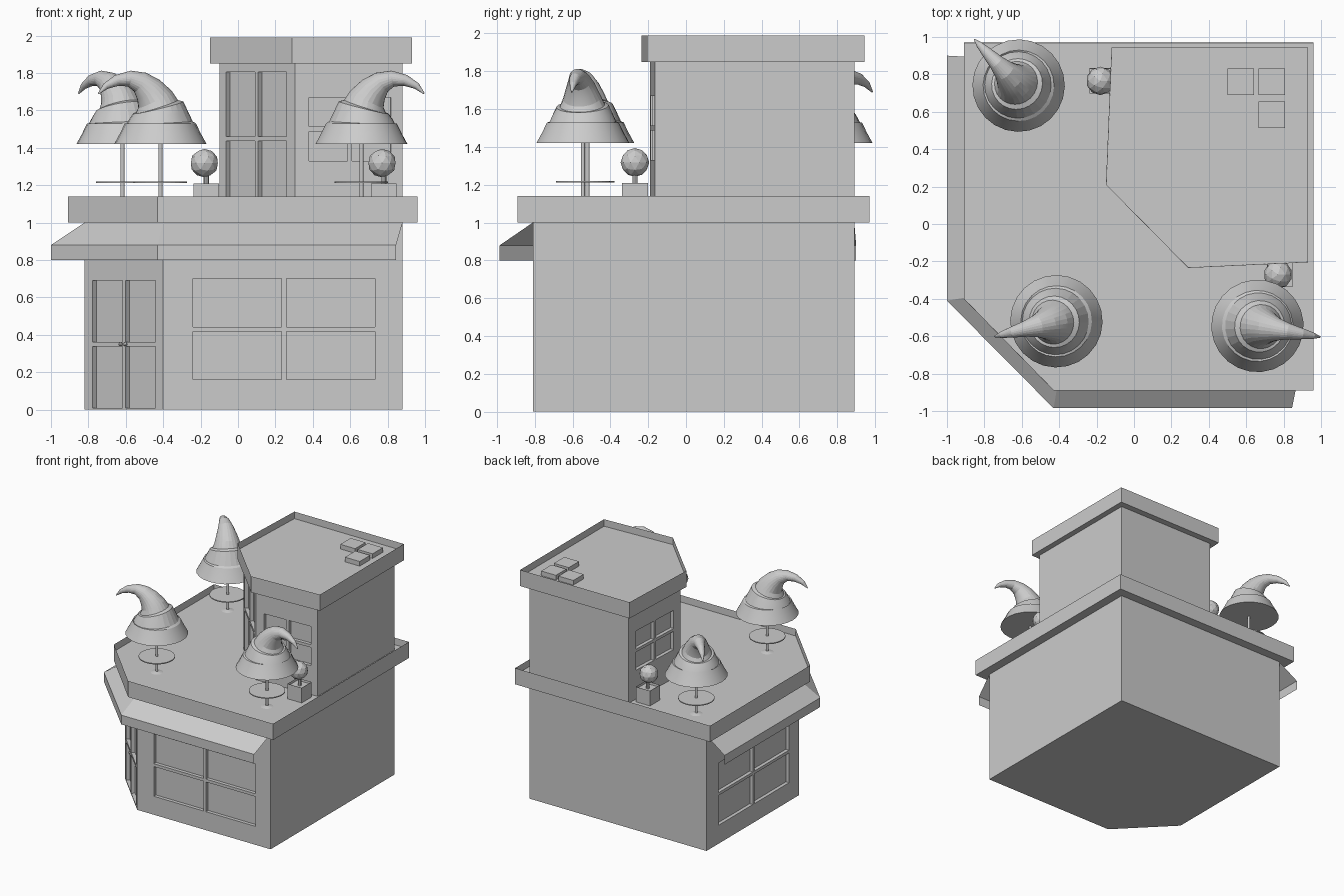
import bpy, bmesh
from math import sin, cos, pi, radians, atan2
from mathutils import Vector, Matrix

cube = bpy.data.objects.get("Cube")
if cube:
    bpy.data.objects.remove(cube, do_unlink=True)

grey = bpy.data.materials.new("plain grey")
grey.use_nodes = True
grey.diffuse_color = (0.6, 0.6, 0.6, 1)
grey.node_tree.nodes["Principled BSDF"].inputs["Base Color"].default_value = (0.6, 0.6, 0.6, 1)


def finish(name, bm):
    mesh = bpy.data.meshes.new(name)
    bm.to_mesh(mesh)
    bm.free()
    mesh.materials.append(grey)
    obj = bpy.data.objects.new(name, mesh)
    bpy.context.collection.objects.link(obj)
    return obj


def loft(bm, rings, closed=True):
    """Skin rings of points; closed rings are capped at both ends."""
    rows = [[bm.verts.new(p) for p in ring] for ring in rings]
    n = len(rows[0])
    for low, high in zip(rows, rows[1:]):
        for i in range(n if closed else n - 1):
            j = (i + 1) % n
            bm.faces.new((low[i], low[j], high[j], high[i]))
    if closed:
        bm.faces.new(rows[0][::-1])
        return bm.faces.new(rows[-1])


def prism(bm, outline, z0, z1):
    return loft(bm, [[(x, y, z) for x, y in outline] for z in (z0, z1)])


def box(bm, center, size, angle=0):
    m = Matrix.Translation(center) @ Matrix.Rotation(angle, 4, 'Z') @ Matrix.Diagonal((*size, 1))
    bmesh.ops.create_cube(bm, size=1, matrix=m)


def rod(bm, x, y, z0, z1, r0, r1, sides=16):
    bmesh.ops.create_cone(bm, cap_ends=True, segments=sides, radius1=r0, radius2=r1, depth=z1 - z0,
                          matrix=Matrix.Translation((x, y, (z0 + z1) / 2)))


def ball(bm, center, r, subdivisions=2):
    bmesh.ops.create_icosphere(bm, subdivisions=subdivisions, radius=r,
                               matrix=Matrix.Translation(center))


def panes(bm, a, b, z0, z1, bar=0.025, depth=0.03):
    """Four cutter boxes between wall points a and b, leaving a cross of bars."""
    a, b = Vector((*a, 0)), Vector((*b, 0))
    along = (b - a).normalized()
    width, height = ((b - a).length - bar) / 2, (z1 - z0 - bar) / 2
    for side in (-1, 1):
        for level in (-1, 1):
            c = (a + b) / 2 + along * side * (width + bar) / 2
            c.z = (z0 + z1) / 2 + level * (height + bar) / 2
            box(bm, c, (width, depth * 2, height), atan2(along.y, along.x))


def between(a, b, t0, t1):
    a, b = Vector(a), Vector(b)
    return a.lerp(b, t0), a.lerp(b, t1)


def walled_block(name, outline, z0, z1, openings):
    """Solid storey with recessed panes cut into its walls."""
    bm = bmesh.new()
    prism(bm, outline, z0, z1)
    obj = finish(name, bm)
    bm = bmesh.new()
    for wall, t0, t1, low, high in openings:
        a, b = between(outline[wall], outline[(wall + 1) % len(outline)], t0, t1)
        panes(bm, a, b, low, high)
    cutter = finish(name + "_cutter", bm)
    cutter.hide_render = True
    mod = obj.modifiers.new("panes", 'BOOLEAN')
    mod.operation, mod.solver, mod.object = 'DIFFERENCE', 'EXACT', cutter
    bpy.context.view_layer.objects.active = obj
    bpy.ops.object.modifier_apply(modifier=mod.name)
    bpy.data.objects.remove(cutter, do_unlink=True)


def parapet(name, outline, z0, z1, rim, drop):
    """Roof slab with a raised rim."""
    bm = bmesh.new()
    top = prism(bm, outline, z0, z1)
    for thickness in (rim, 0.001):
        bmesh.ops.inset_individual(bm, faces=[top], thickness=thickness, use_even_offset=True)
    bmesh.ops.translate(bm, verts=top.verts, vec=(0, 0, -drop))
    finish(name, bm)


# Storeys: outlines run counter-clockwise, with a cut front corner
FLOOR = 1.08
shop = [(-0.82, 0.89), (-0.82, -0.38), (-0.40, -0.81), (0.88, -0.81), (0.88, 0.89)]
tower = [(-0.07, 0.89), (-0.10, 0.22), (0.305, -0.19), (0.88, -0.165), (0.88, 0.89)]
walled_block("shop_walls", shop, 0, 1, [
    (0, 0.13, 0.89, 0.16, 0.70), (1, 0.1, 0.9, 0.01, 0.69), (2, 0.125, 0.885, 0.16, 0.70)])
walled_block("tower_walls", tower, FLOOR - 0.02, 1.85, [
    (0, 0.15, 0.87, 1.33, 1.67), (1, 0.09, 0.89, FLOOR + 0.01, 1.805), (2, 0.13, 0.89, 1.33, 1.67)])

# Roof slabs
parapet("terrace_roof", [(-0.91, 0.97), (-0.91, -0.40), (-0.43, -0.89), (0.96, -0.89), (0.96, 0.97)],
        1.0, 1.14, 0.088, 0.06)
parapet("tower_roof", [(-0.12, 0.945), (-0.15, 0.21), (0.29, -0.235), (0.93, -0.205), (0.93, 0.945)],
        1.85, 1.99, 0.085, 0.06)

# Roof vents
bm = bmesh.new()
for x, y in ((0.57, 0.76), (0.737, 0.76), (0.737, 0.585)):
    box(bm, (x, y, 1.945), (0.142, 0.142, 0.05))
finish("roof_vents", bm)

# Awning wrapping the two street sides and the corner
eave = [(-1.0, 0.90), (-1.0, -0.41), (-0.43, -0.985), (0.845, -0.985)]
bm = bmesh.new()
loft(bm, [[(x, y, 0.80) for x, y in eave], [(x, y, 0.88) for x, y in eave],
          [(x, y, 1.0) for x, y in shop[:4]]], closed=False)
finish("awning", bm)

# Door knobs
bm = bmesh.new()
for t in (0.47, 0.53):
    x, y = between(shop[1], shop[2], t, t)[0]
    ball(bm, (x - 0.005, y - 0.005, 0.35), 0.011)
finish("door_knobs", bm)

# Bent pointed parasol canopy: offset, height, radius, lean in degrees
CANOPY = [(0, 1.42, 0.247, 0), (0, 1.475, 0.217, 0), (0, 1.53, 0.19, 0), (0.005, 1.532, 0.178, 3),
          (0.01, 1.575, 0.158, 8), (0.012, 1.615, 0.138, 14), (0.02, 1.62, 0.118, 18),
          (0.03, 1.66, 0.1, 28), (0.065, 1.71, 0.08, 42), (0.11, 1.75, 0.06, 58),
          (0.17, 1.77, 0.043, 80), (0.24, 1.76, 0.03, 108), (0.30, 1.73, 0.018, 128),
          (0.34, 1.69, 0.004, 140)]
SIDES = 24


def parasol(place, x, y, heading):
    turn = Matrix.Translation((x, y, 0)) @ Matrix.Rotation(heading, 4, 'Z')
    rings = []
    for d, z, r, lean in CANOPY:
        a = radians(lean)
        angles = [2 * pi * i / SIDES for i in range(SIDES)]
        rings.append([turn @ Vector((d + r * cos(t) * cos(a), r * sin(t), z - r * cos(t) * sin(a)))
                      for t in angles])
    bm = bmesh.new()
    loft(bm, rings)
    canopy = finish(place + "_parasol_canopy", bm)
    bpy.ops.object.select_all(action='DESELECT')
    canopy.select_set(True)
    bpy.context.view_layer.objects.active = canopy
    bpy.ops.object.shade_smooth_by_angle(angle=radians(14))
    bm = bmesh.new()
    rod(bm, x, y, FLOOR, 1.45, 0.011, 0.011, 12)
    rod(bm, x, y, FLOOR, FLOOR + 0.01, 0.05, 0.012)
    rod(bm, x, y, 1.212, 1.22, 0.143, 0.143, 32)
    finish(place + "_parasol_table", bm)


parasol("front_right", -0.415, -0.52, atan2(-0.08, -0.325))
parasol("back_right", -0.617, 0.74, atan2(0.24, -0.23))
parasol("front_left", 0.66, -0.545, atan2(-0.06, 0.34))


# Potted round shrubs beside the tower
def shrub(place, x, y):
    parapet(place + "_pot", [(x + i * 0.068, y + j * 0.068) for i, j in ((-1, 1), (-1, -1), (1, -1), (1, 1))],
            FLOOR, 1.21, 0.015, 0.02)
    bm = bmesh.new()
    rod(bm, x, y, 1.18, 1.26, 0.014, 0.014, 8)
    ball(bm, (x - 0.01, y, 1.318), 0.076)
    finish(place + "_shrub", bm)


shrub("back", -0.17, 0.765)
shrub("front", 0.78, -0.27)
